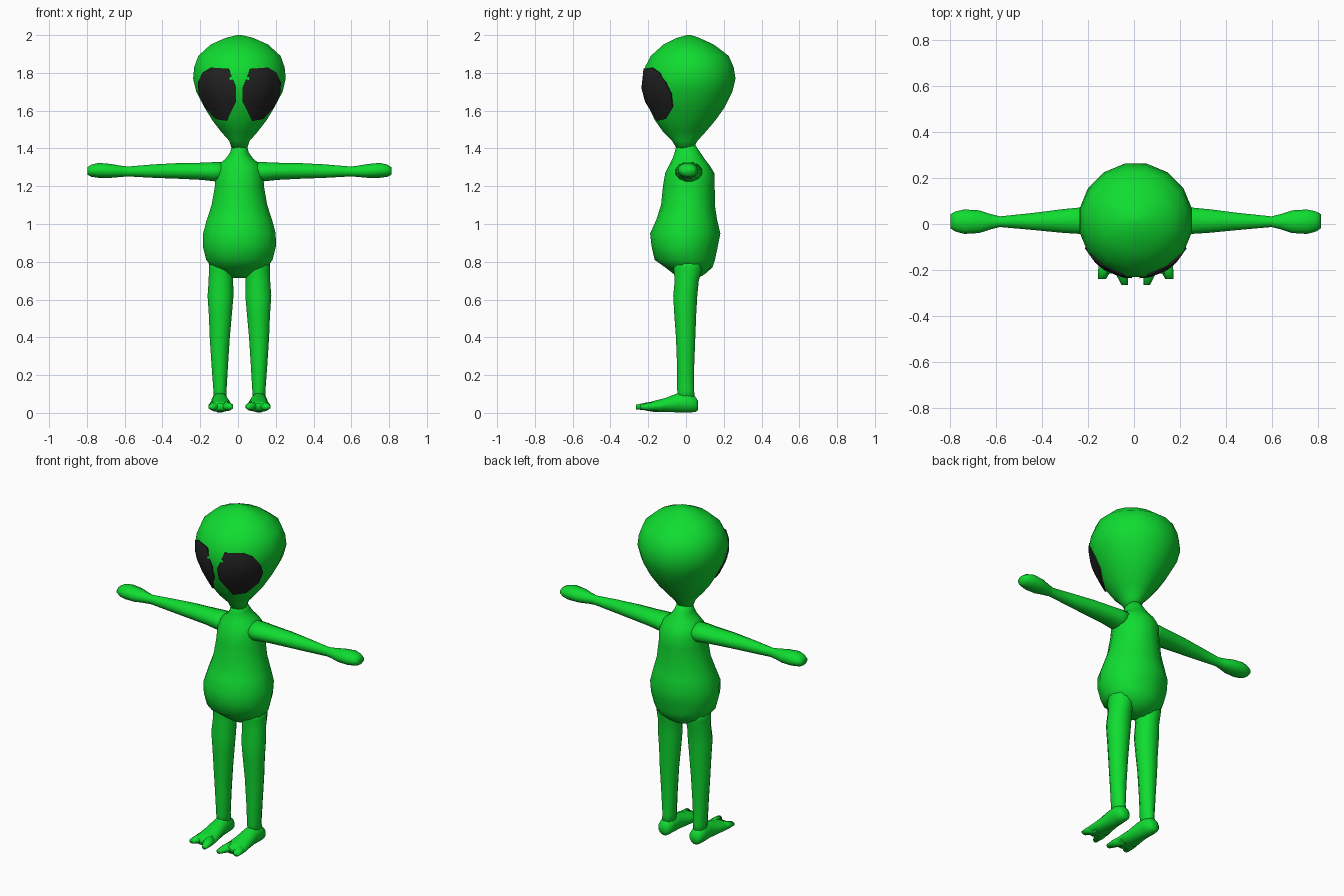
import bpy, bmesh, math
from mathutils import Vector
from mathutils.bvhtree import BVHTree

MID = 0.0075  # x of the figure's mirror plane


def material(name, rgb):
    m = bpy.data.materials.new(name)
    m.diffuse_color = (*rgb, 1)
    return m


GREEN = material("skin green", (0.005, 0.72, 0.03))
BLACK = material("eye black", (0.016, 0.016, 0.016))


def finish(name, bm, mat):
    bmesh.ops.recalc_face_normals(bm, faces=bm.faces)
    me = bpy.data.meshes.new(name)
    bm.to_mesh(me)
    bm.free()
    for p in me.polygons:
        p.use_smooth = True
    me.materials.append(mat)
    ob = bpy.data.objects.new(name, me)
    bpy.context.collection.objects.link(ob)
    return ob


def loft(name, rings, axis="z", n=14, side=1):
    """Skin elliptical rings (position, centre a, centre b, radius a, radius b) along an axis."""
    bm = bmesh.new()
    loops = []
    for t, ca, cb, ra, rb in rings:
        loop = []
        for i in range(n):
            ang = 2 * math.pi * (i + 0.5) / n
            a, b = ca + ra * math.cos(ang), cb + rb * math.sin(ang)
            x, y, z = {"x": (t, a, b), "y": (a, t, b), "z": (a, b, t)}[axis]
            loop.append(bm.verts.new((MID + side * x, y, z)))
        loops.append(loop)
    for lo, hi in zip(loops, loops[1:]):
        for i in range(n):
            j = (i + 1) % n
            bm.faces.new((lo[i], lo[j], hi[j], hi[i]))
    bm.faces.new(loops[0])
    bm.faces.new(loops[-1])
    return finish(name, bm, GREEN)


def spans(rows):
    """Turn (z, half width, front y, back y) into upright rings."""
    return [(z, 0, (f + b) / 2, w, (b - f) / 2) for z, w, f, b in rows]


# Head: large egg tapering to the chin
head = loft("head", spans([
    (1.40, 0.042, -0.050, 0.040), (1.44, 0.055, -0.075, 0.062),
    (1.49, 0.100, -0.125, 0.108), (1.55, 0.147, -0.168, 0.160),
    (1.62, 0.190, -0.202, 0.210), (1.70, 0.233, -0.230, 0.250),
    (1.77, 0.250, -0.236, 0.267), (1.83, 0.244, -0.222, 0.257),
    (1.89, 0.222, -0.190, 0.230), (1.95, 0.155, -0.122, 0.150),
    (1.985, 0.075, -0.050, 0.072), (2.0, 0.012, 0.005, 0.027)]), n=16)

# Torso: neck, narrow chest and round belly
loft("torso", spans([
    (0.715, 0.050, -0.035, 0.065), (0.735, 0.095, -0.065, 0.100),
    (0.77, 0.150, -0.110, 0.140), (0.81, 0.180, -0.166, 0.153),
    (0.88, 0.198, -0.182, 0.168), (0.95, 0.197, -0.190, 0.182),
    (1.02, 0.178, -0.158, 0.165), (1.10, 0.151, -0.132, 0.153),
    (1.20, 0.133, -0.122, 0.152), (1.27, 0.130, -0.110, 0.150),
    (1.315, 0.115, -0.088, 0.122), (1.345, 0.075, -0.072, 0.098),
    (1.38, 0.050, -0.060, 0.075), (1.43, 0.038, -0.048, 0.042)]))

# Eye outline (distance from mirror plane, height)
EYE = [(0.017, 1.65), (0.017, 1.72), (0.055, 1.82), (0.145, 1.827), (0.19, 1.80),
       (0.212, 1.75), (0.208, 1.69), (0.174, 1.62), (0.12, 1.56), (0.065, 1.55)]
head_bm = bmesh.new()
head_bm.from_mesh(head.data)
surface = BVHTree.FromBMesh(head_bm)


def eye(name, side):
    """Thin plate draped over the front of the head."""
    bm = bmesh.new()
    cx = sum(p[0] for p in EYE) / len(EYE)
    cz = sum(p[1] for p in EYE) / len(EYE)

    def drape(x, z, lift=0.009):
        x = MID + side * x
        hit, normal = surface.ray_cast(Vector((x, -1, z)), Vector((0, 1, 0)))[:2]
        if hit is None:
            hit, normal = surface.find_nearest(Vector((x, -0.08, z)))[:2]
        return bm.verts.new(hit + normal * lift)

    def ring(k, lift=0.009):
        return [drape(cx + (x - cx) * k, cz + (z - cz) * k, lift) for x, z in EYE]

    # Centre fan, then rings out to the edge and a rim back to the head
    centre = drape(cx, cz)
    loops = [ring(0.35), ring(0.7), ring(1), ring(1, -0.0005)]
    for i in range(len(EYE)):
        j = (i + 1) % len(EYE)
        bm.faces.new((centre, loops[0][i], loops[0][j]))
        for a, b in zip(loops, loops[1:]):
            bm.faces.new((a[i], b[i], b[j], a[j]))
    bm.faces.new(loops[-1])
    plate = finish(name, bm, BLACK)
    # Crisp edge around the plate
    bpy.ops.object.select_all(action="DESELECT")
    plate.select_set(True)
    bpy.context.view_layer.objects.active = plate
    bpy.ops.object.shade_smooth_by_angle(angle=math.radians(50))


for label, s in (("right", -1), ("left", 1)):
    eye(label + "_eye", s)

    # Arm with slim wrist and mitten hand
    loft(label + "_arm", [
        (0.07, 0.015, 1.275, 0.075, 0.055), (0.14, 0.015, 1.277, 0.070, 0.052),
        (0.20, 0.015, 1.279, 0.063, 0.047), (0.32, 0.013, 1.281, 0.053, 0.043),
        (0.45, 0.011, 1.280, 0.038, 0.037), (0.59, 0.010, 1.278, 0.024, 0.027),
        (0.63, 0.010, 1.279, 0.034, 0.031), (0.68, 0.010, 1.281, 0.051, 0.038),
        (0.745, 0.010, 1.284, 0.055, 0.041), (0.785, 0.011, 1.282, 0.045, 0.033),
        (0.805, 0.012, 1.281, 0.032, 0.020)], axis="x", n=12, side=s)

    # Leg
    loft(label + "_leg", [
        (0.05, 0.103, 0.005, 0.036, 0.047), (0.12, 0.103, -0.002, 0.036, 0.046),
        (0.25, 0.104, -0.002, 0.045, 0.047), (0.40, 0.104, -0.002, 0.055, 0.053),
        (0.52, 0.101, -0.004, 0.063, 0.060), (0.62, 0.100, -0.004, 0.071, 0.066),
        (0.70, 0.098, 0.004, 0.067, 0.066), (0.76, 0.096, 0.010, 0.068, 0.078),
        (0.84, 0.092, 0.010, 0.070, 0.085)], n=12, side=s)

    # Foot with heel and broad front
    loft(label + "_foot", [
        (0.064, 0.104, 0.038, 0.024, 0.024), (0.050, 0.104, 0.045, 0.040, 0.042),
        (0.010, 0.104, 0.055, 0.046, 0.055), (-0.045, 0.102, 0.053, 0.046, 0.052),
        (-0.11, 0.101, 0.042, 0.057, 0.038), (-0.175, 0.100, 0.034, 0.066, 0.029),
        (-0.215, 0.100, 0.032, 0.060, 0.020)], axis="y", n=12, side=s)

    # Two splayed toes, the inner one longer
    loft(label + "_inner_toe", [
        (-0.15, 0.080, 0.035, 0.038, 0.028), (-0.21, 0.062, 0.034, 0.031, 0.023),
        (-0.265, 0.048, 0.031, 0.015, 0.013)], axis="y", n=8, side=s)
    loft(label + "_outer_toe", [
        (-0.15, 0.120, 0.034, 0.038, 0.028), (-0.20, 0.135, 0.033, 0.031, 0.022),
        (-0.24, 0.147, 0.031, 0.019, 0.013)], axis="y", n=8, side=s)

head_bm.free()
